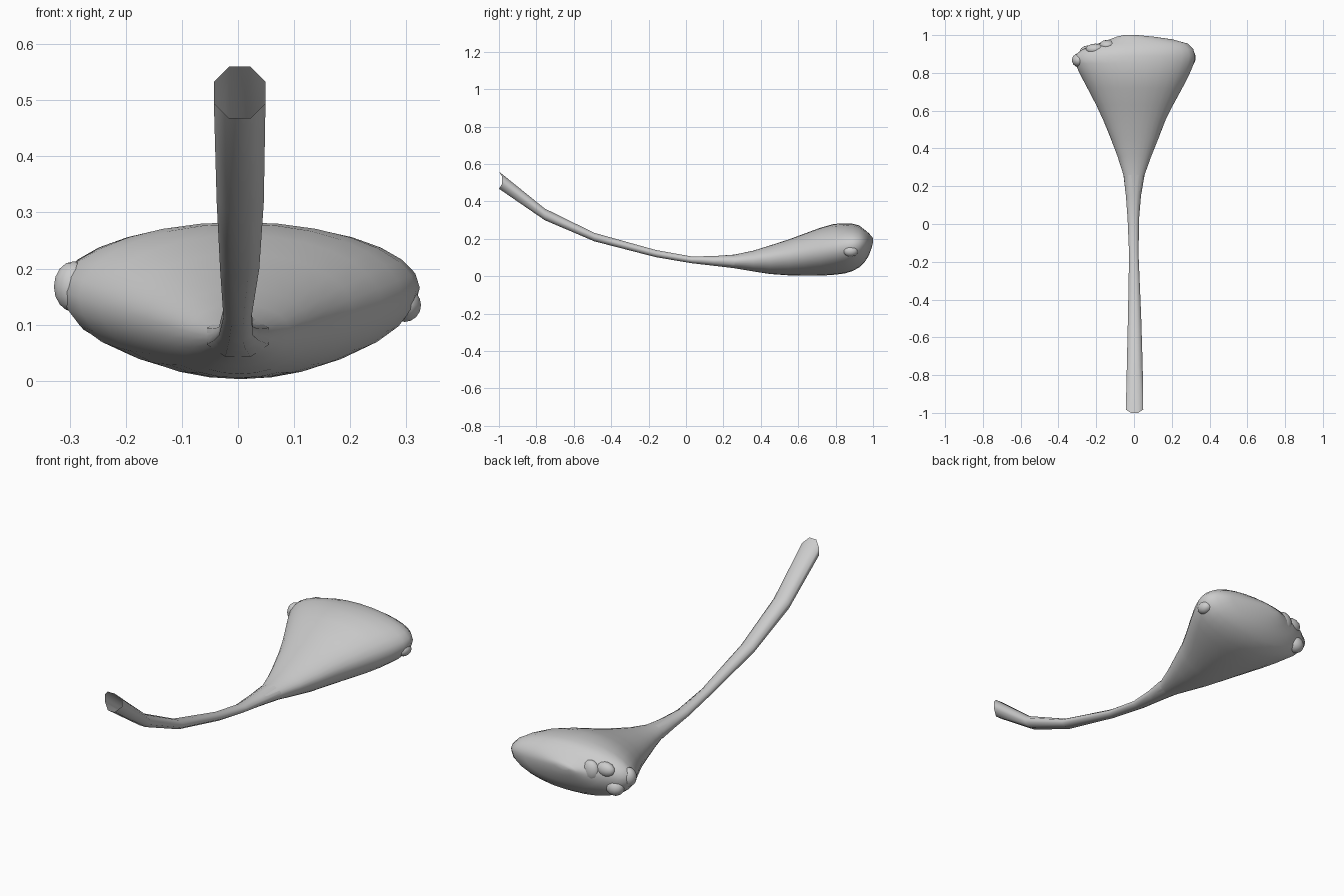
import bpy, bmesh, math


def loft(name, rings, sides, cap_end, flat_top=False, notch=0.0):
    """Skin vertical rings: (y, x_min, x_max, z_min, z_max, widest_z)."""
    bm = bmesh.new()
    loops = []
    off = math.pi / sides if flat_top else 0.0
    grow = 1 / math.cos(off) if flat_top else 1.0
    for k, (y, x0, x1, z0, z1, zm) in enumerate(rings):
        loop = []
        for i in range(sides):
            a = 2 * math.pi * i / sides + off
            c, s = math.cos(a) * grow, math.sin(a) * grow
            h = (z1 - zm) if s > 0 else (zm - z0)
            dy = notch * (1 - abs(s)) if k == 0 else 0
            loop.append(bm.verts.new(((x0 + x1) / 2 + c * (x1 - x0) / 2,
                                      y + dy, zm + s * h)))
        loops.append(loop)
    for a, b in zip(loops, loops[1:]):
        for i in range(sides):
            j = (i + 1) % sides
            bm.faces.new((a[i], a[j], b[j], b[i]))
    if cap_end:
        bm.faces.new(loops[-1])
    bmesh.ops.recalc_face_normals(bm, faces=bm.faces)
    me = bpy.data.meshes.new(name)
    bm.to_mesh(me)
    bm.free()
    ob = bpy.data.objects.new(name, me)
    bpy.context.collection.objects.link(ob)
    for p in me.polygons:
        p.use_smooth = True
    return ob


# Curved, open-ended stalk
stalk = [
    (-1.00, -.043, .049, .468, .560, .514),
    (-.755, -.038, .046, .300, .362, .331),
    (-.49, -.032, .038, .187, .232, .210),
    (-.16, -.026, .024, .102, .140, .121),
    (.03, -.034, .027, .070, .106, .088),
    (.15, -.043, .037, .056, .108, .083),
    (.26, -.055, .055, .043, .115, .080),
]
loft("stalk", stalk, 8, False, flat_top=True, notch=.03)

# Fan-shaped puffy cap
cap = [
    (.15, -.043, .037, .056, .108, .083),
    (.26, -.056, .056, .043, .116, .080),
    (.36, -.088, .092, .026, .137, .087),
    (.45, -.122, .128, .012, .165, .097),
    (.55, -.163, .167, .005, .197, .110),
    (.63, -.200, .207, .003, .227, .122),
    (.72, -.247, .256, .003, .260, .137),
    (.79, -.284, .292, .008, .280, .149),
    (.85, -.312, .317, .015, .283, .160),
    (.89, -.318, .324, .028, .281, .166),
    (.925, -.272, .314, .047, .272, .170),
    (.955, -.190, .285, .075, .249, .174),
    (.977, -.130, .205, .110, .231, .178),
    (.992, -.090, .100, .150, .214, .186),
    (1.0, -.055, .020, .180, .204, .193),
]
loft("fan_cap", cap, 28, True)

# Small lumps along the rear rim
lumps = [
    ((-.293, .867, .168), (.036, .036, .045)),
    ((-.245, .905, .120), (.045, .040, .040)),
    ((-.205, .925, .205), (.050, .030, .035)),
    ((-.140, .945, .190), (.045, .030, .050)),
    ((.297, .880, .135), (.030, .040, .030)),
]
for loc, scale in lumps:
    bpy.ops.mesh.primitive_uv_sphere_add(segments=14, ring_count=8, radius=1,
                                         location=loc)
    ob = bpy.context.object
    ob.name = "rim_lump"
    ob.scale = scale
    bpy.ops.object.shade_smooth()
